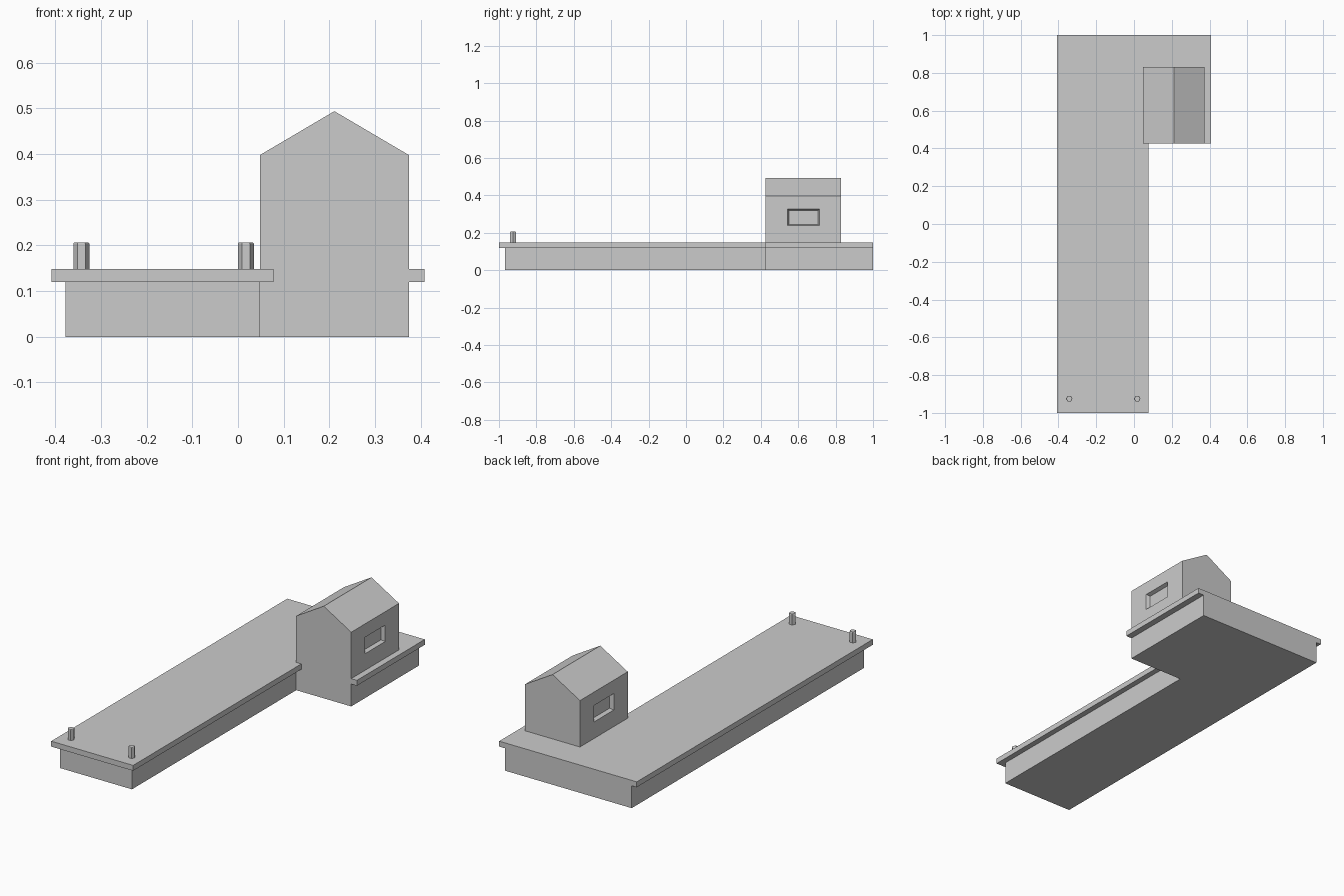
import bpy, bmesh
from math import cos, sin, pi

if "Cube" in bpy.data.objects:
    bpy.data.objects.remove(bpy.data.objects["Cube"])


def add_mesh(name, rings):
    """Solid lofted through equal-length rings of points, capped at both ends."""
    bm = bmesh.new()
    loops = [[bm.verts.new(p) for p in ring] for ring in rings]
    for a, b in zip(loops, loops[1:]):
        n = len(a)
        for i in range(n):
            j = (i + 1) % n
            bm.faces.new((a[i], a[j], b[j], b[i]))
    bm.faces.new(loops[0])
    bm.faces.new(loops[-1])
    bmesh.ops.recalc_face_normals(bm, faces=bm.faces)
    mesh = bpy.data.meshes.new(name)
    bm.to_mesh(mesh)
    bm.free()
    obj = bpy.data.objects.new(name, mesh)
    bpy.context.collection.objects.link(obj)
    return obj


def l_slab(name, left, inner, right, front, z0, z1):
    """L-shaped plate; the wide wing sits at the back."""
    step, back = 0.425, 1.0
    outline = [(left, front), (inner, front), (inner, step),
               (right, step), (right, back), (left, back)]
    return add_mesh(name, [[(x, y, z) for x, y in outline] for z in (z0, z1)])


# Platform: recessed foundation and overhanging deck
l_slab("platform_foundation", -0.378, 0.048, 0.374, -0.967, 0.0, 0.12)
l_slab("platform_deck", -0.408, 0.078, 0.408, -1.0, 0.12, 0.149)

# Hut with gabled roof, extruded along y
X0, X1 = 0.048, 0.374
gable = [(X0, 0.149), (X1, 0.149), (X1, 0.398), ((X0 + X1) / 2, 0.494), (X0, 0.398)]
hut = add_mesh("gabled_hut", [[(x, y, z) for x, z in gable] for y in (0.425, 0.83)])


# Recessed window in each side wall, slightly tapered inward
def window_ring(x, inset):
    y0, y1, z0, z1 = 0.543 + inset, 0.713 - inset, 0.238 + inset, 0.326 - inset
    return [(x, y0, z0), (x, y1, z0), (x, y1, z1), (x, y0, z1)]


for name, wall, out in (("left", X0, -1), ("right", X1, 1)):
    cutter = add_mesh(name + "_window_cutter",
                      [window_ring(wall + out * 0.02, -0.007),
                       window_ring(wall - out * 0.02, 0.007)])
    cutter.hide_render = True
    cutter.hide_viewport = True
    cutter.display_type = 'WIRE'
    mod = hut.modifiers.new(name + "_window", 'BOOLEAN')
    mod.operation = 'DIFFERENCE'
    mod.solver = 'EXACT'
    mod.object = cutter


# Hexagonal posts with a small chamfer on top
def hexagon(cx, cy, r, z):
    return [(cx + r * cos(i * pi / 3), cy + r * sin(i * pi / 3), z) for i in range(6)]


for name, x in (("left_post", -0.343), ("right_post", 0.017)):
    add_mesh(name, [hexagon(x, -0.925, r, z)
                    for r, z in ((0.0175, 0.149), (0.0175, 0.204), (0.0155, 0.207))])
